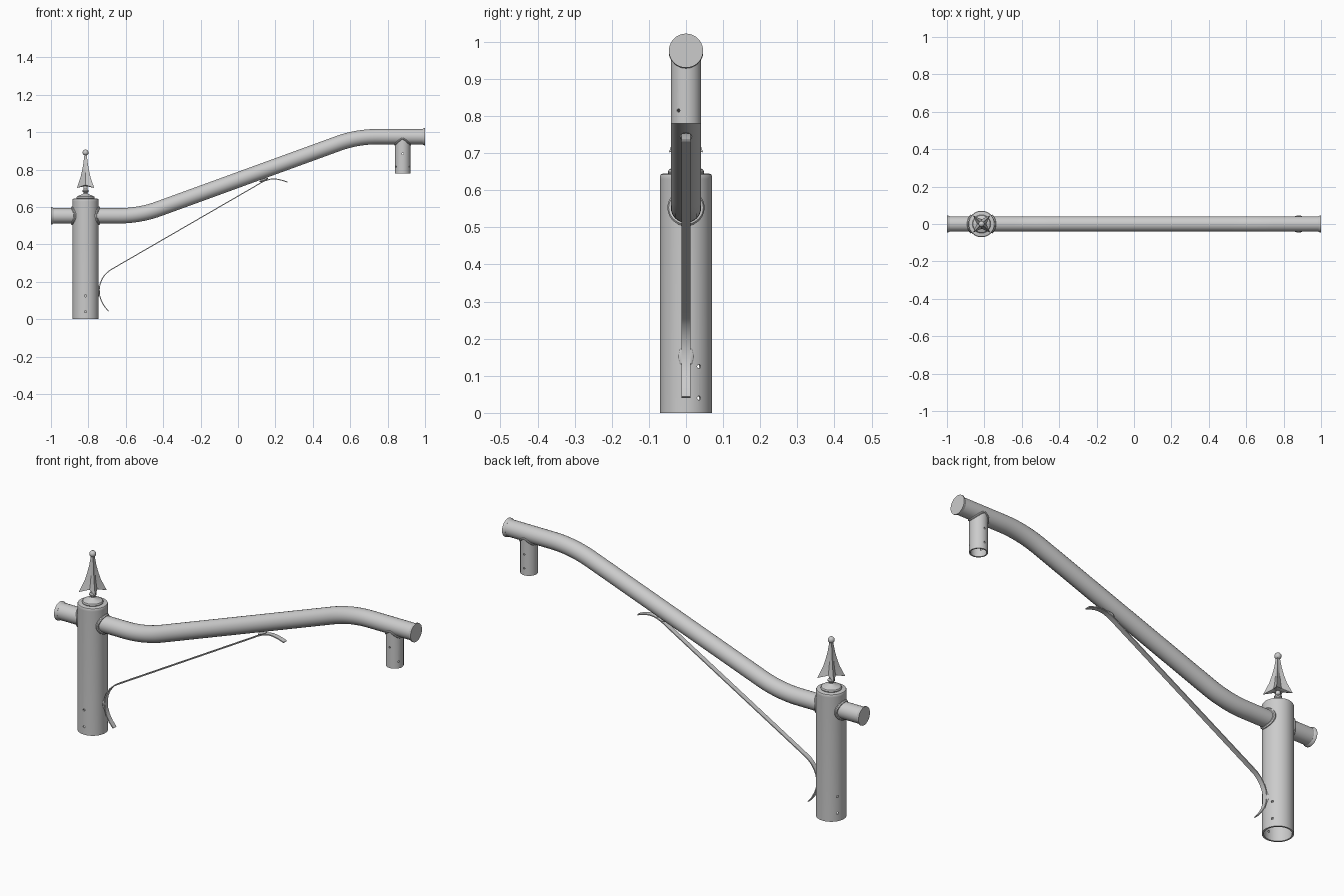
import bpy, bmesh
from math import sin, cos, tan, pi, radians, sqrt
from mathutils import Vector, Matrix

if "Cube" in bpy.data.objects:
    bpy.data.objects.remove(bpy.data.objects["Cube"])

PX, PR, ZL, ZH, AR, DX = -0.815, 0.07, 0.553, 0.976, 0.041, 0.88


def finish(ob, angle=35):
    bpy.ops.object.select_all(action='DESELECT')
    ob.select_set(True)
    bpy.context.view_layer.objects.active = ob
    bpy.ops.object.shade_smooth_by_angle(angle=radians(angle))
    return ob


def add(name, data):
    ob = bpy.data.objects.new(name, data)
    bpy.context.collection.objects.link(ob)
    return ob


def from_bm(name, bm):
    bmesh.ops.recalc_face_normals(bm, faces=bm.faces)
    me = bpy.data.meshes.new(name)
    bm.to_mesh(me)
    bm.free()
    return add(name, me)


def baked(ob):
    """Replace an object by its evaluated mesh."""
    dg = bpy.context.evaluated_depsgraph_get()
    me = bpy.data.meshes.new_from_object(ob.evaluated_get(dg))
    name = ob.name
    bpy.data.objects.remove(ob)
    new = add(name, me)
    new.name = name
    return new


def lathe(name, prof, cx, n=48, closed=False):
    bm = bmesh.new()
    rings = []
    for r, z in prof:
        if r == 0:
            rings.append([bm.verts.new((cx, 0, z))] * n)
        else:
            rings.append([bm.verts.new((cx + r * cos(2 * pi * i / n), r * sin(2 * pi * i / n), z)) for i in range(n)])
    pairs = list(zip(rings, rings[1:])) + ([(rings[-1], rings[0])] if closed else [])
    for a, b in pairs:
        for i in range(n):
            j = (i + 1) % n
            bm.faces.new(list(dict.fromkeys((a[i], a[j], b[j], b[i]))))
    return from_bm(name, bm)


def pipe(name, pts, r, cyclic=False, res=4):
    cu = bpy.data.curves.new(name, 'CURVE')
    cu.dimensions = '3D'
    cu.bevel_depth, cu.bevel_resolution, cu.use_fill_caps = r, res, True
    sp = cu.splines.new('POLY')
    sp.points.add(len(pts) - 1)
    for p, q in zip(sp.points, pts):
        p.co = (*q, 1)
    sp.use_cyclic_u = cyclic
    return finish(baked(add(name, cu)))


def drill(ob, cx, R, holes, r=0.0055):
    """Cut small radial bolt holes at (angle, height) pairs."""
    bm = bmesh.new()
    for a, z in holes:
        d = Vector((cos(radians(a)), sin(radians(a)), 0))
        m = Matrix.Translation(Vector((cx, 0, z)) + d * R) @ d.to_track_quat('Z', 'Y').to_matrix().to_4x4()
        bmesh.ops.create_cone(bm, cap_ends=True, segments=12, radius1=r, radius2=r, depth=0.03, matrix=m)
    cut = from_bm("hole_cutter", bm)
    cut.hide_render = True
    mod = ob.modifiers.new("holes", 'BOOLEAN')
    mod.operation, mod.object, mod.solver = 'DIFFERENCE', cut, 'EXACT'
    ob = baked(ob)
    bpy.data.objects.remove(cut)
    return finish(ob)


# Hollow post with closed, rounded top
post = lathe("post", [(0, 0.645), (0.062, 0.645), (0.068, 0.643), (0.0705, 0.638), (PR, 0.63), (PR, 0),
                      (0.062, 0), (0.062, 0.635), (0, 0.635)], PX)
drill(post, PX, 0.066, [(a, z) for a in (-90, 30, 150) for z in (0.04, 0.125)])

# Bent arm: two level runs joined by a 20 degree slope with arc bends
A, BR = radians(20), 0.62
mid = (ZH - ZL) / tan(A)
xl = 0.055 - mid / 2
xh = xl + mid
t = BR * tan(A / 2)
N = 12
pts = [(-0.998, 0, ZL)]
for i in range(N + 1):
    a = A * i / N
    pts.append((xl - t + BR * sin(a), 0, ZL + BR * (1 - cos(a))))
for i in range(N, -1, -1):
    a = A * i / N
    pts.append((xh + t - BR * sin(a), 0, ZH - BR * (1 - cos(a))))
pts.append((0.998, 0, ZH))
pipe("arm", pts, AR, res=10)

# End caps with weld lip
for name, s, z in (("left_cap", -1, ZL), ("right_cap", 1, ZH)):
    cap = lathe(name, [(0, 0), (0.046, 0), (0.046, -0.006), (0.041, -0.014), (0, -0.014)], 0, 40)
    cap.data.transform(Matrix.Translation((s, 0, z)) @ Matrix.Rotation(s * pi / 2, 4, 'Y'))
    finish(cap)

# Hollow drop tube under the high end
ri = 0.035
drop = lathe("drop_tube", [(AR, ZH - 0.01), (AR, 0.78), (ri, 0.78), (ri, ZH - 0.01)], DX, 40, True)
drill(drop, DX, 0.038, [(-30, 0.815), (90, 0.815), (210, 0.815), (-90, 0.885), (90, 0.885)], 0.0045)

# Weld beads along the tube intersections
T = [2 * pi * i / 40 for i in range(40)]
for name, s in (("post_weld_left", -1), ("post_weld_right", 1)):
    pipe(name, [(PX + s * sqrt(PR ** 2 - (0.042 * cos(a)) ** 2), 0.042 * cos(a), ZL + 0.042 * sin(a))
                for a in T], 0.008, True, 2)
pipe("drop_weld", [(DX + 0.041 * cos(a), 0.041 * sin(a), ZH - sqrt(max(0, 0.0425 ** 2 - (0.041 * sin(a)) ** 2)))
                   for a in T], 0.005, True, 2)

# Finial: turned base, four-pointed flared spear, ball tip
finish(lathe("finial_base", [(0, 0.643), (0.047, 0.643), (0.049, 0.649), (0.046, 0.656), (0.034, 0.662),
                             (0.018, 0.667), (0.011, 0.673), (0.011, 0.678), (0.017, 0.683), (0.017, 0.689),
                             (0.011, 0.695), (0.011, 0.715), (0, 0.715)], PX, 32))
bm = bmesh.new()
prev = None
# (corner half-width, corner z, side-middle distance, side-middle z)
for w, zc, m, zm in ((0.009, 0.712, 0.009, 0.712), (0.046, 0.702, 0.025, 0.718), (0.037, 0.728, 0.021, 0.736),
                     (0.027, 0.758, 0.017, 0.762), (0.019, 0.793, 0.013, 0.795), (0.012, 0.832, 0.009, 0.832),
                     (0.006, 0.882, 0.006, 0.882)):
    ring = []
    for k in range(4):
        a = k * pi / 2
        ring.append(bm.verts.new((PX + m * cos(a), m * sin(a), zm)))
        ring.append(bm.verts.new((PX + w * sqrt(2) * cos(a + pi / 4), w * sqrt(2) * sin(a + pi / 4), zc)))
    if prev:
        for i in range(8):
            j = (i + 1) % 8
            bm.faces.new((prev[i], prev[j], ring[j], ring[i]))
    else:
        bm.faces.new(ring[::-1])
    prev = ring
bm.faces.new(prev)
finish(from_bm("finial_spear", bm), 25)
bm = bmesh.new()
bmesh.ops.create_uvsphere(bm, u_segments=20, v_segments=12, radius=0.016, matrix=Matrix.Translation((PX, 0, 0.891)))
finish(from_bm("finial_ball", bm))

# Flat strap brace with curled ends
path = [(-0.692, 0.042), (-0.714, 0.068), (-0.731, 0.099), (-0.740, 0.128), (-0.742, 0.158), (-0.738, 0.187),
        (-0.727, 0.214), (-0.711, 0.238), (-0.691, 0.257), (-0.667, 0.272), (0.09, 0.710), (0.118, 0.727),
        (0.145, 0.740), (0.170, 0.748), (0.190, 0.750), (0.212, 0.748), (0.238, 0.742), (0.264, 0.733)]
bm = bmesh.new()
rows = []
for i, p in enumerate(path):
    a, b = Vector(path[max(i - 1, 0)]), Vector(path[min(i + 1, len(path) - 1)])
    d = (b - a).normalized()
    n = Vector((-d.y, d.x)) * 0.0025
    rows.append([bm.verts.new((p[0] + s * n.x, y, p[1] + s * n.y))
                 for s, y in ((-1, -0.0125), (-1, 0.0125), (1, 0.0125), (1, -0.0125))])
for a, b in zip(rows, rows[1:]):
    for i in range(4):
        j = (i + 1) % 4
        bm.faces.new((a[i], a[j], b[j], b[i]))
bm.faces.new(rows[0])
bm.faces.new(rows[-1])
finish(from_bm("brace_strap", bm))

# Welds holding the strap to post and arm
for name, loc, rot, size in (("brace_weld_low", (-0.744, 0, 0.152), 0, (0.004, 0.021, 0.030)),
                             ("brace_weld_high", (0.138, 0, 0.744), -radians(22), (0.024, 0.017, 0.007))):
    bm = bmesh.new()
    bmesh.ops.create_uvsphere(bm, u_segments=20, v_segments=12, radius=1, matrix=Matrix.Translation(loc)
                              @ Matrix.Rotation(rot, 4, 'Y') @ Matrix.Diagonal((*size, 1)))
    finish(from_bm(name, bm))
